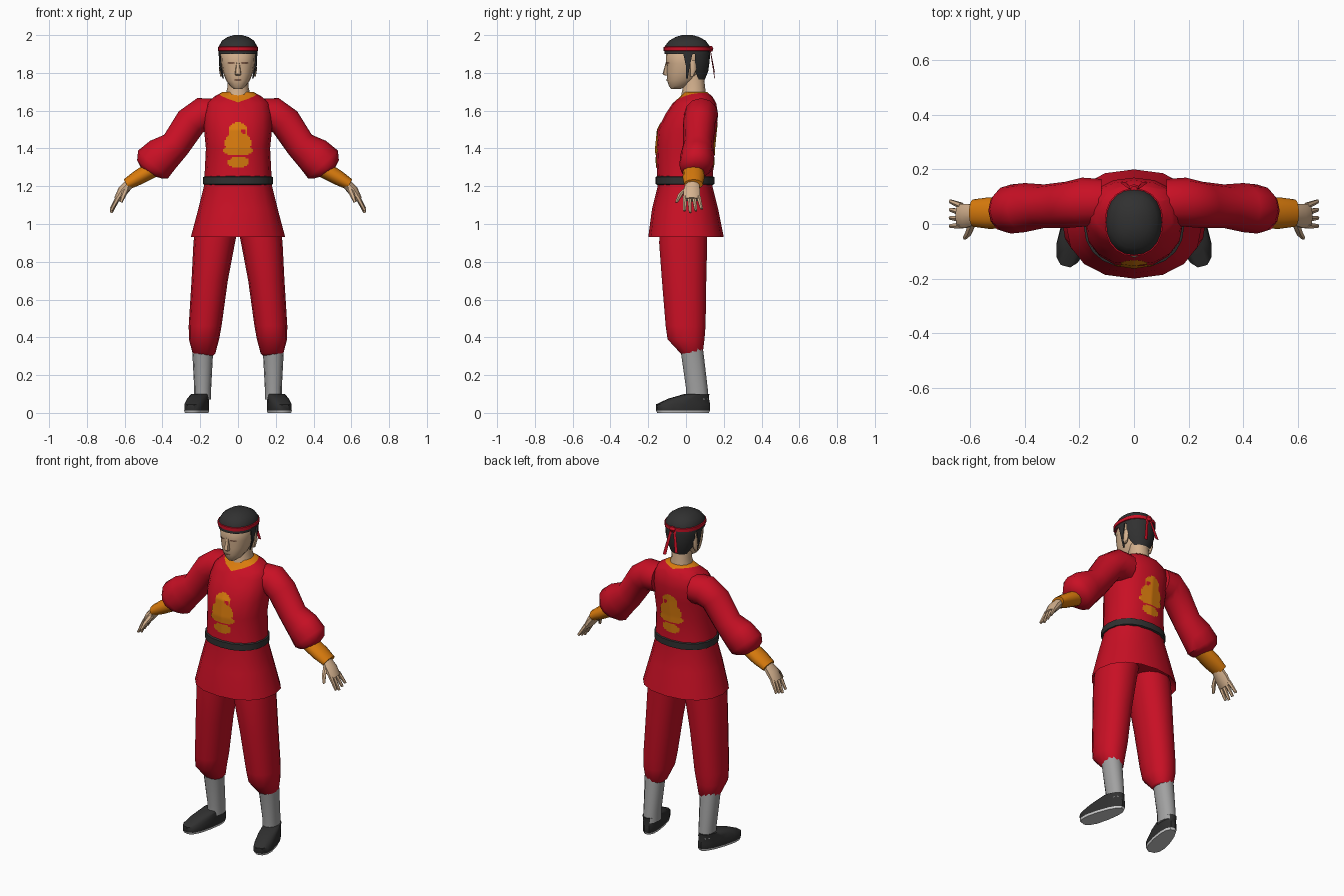
import bpy, bmesh
from math import sin, cos, tau, copysign
from mathutils import Vector
from mathutils.bvhtree import BVHTree

if "Cube" in bpy.data.objects:
    bpy.data.objects.remove(bpy.data.objects["Cube"])


def material(name, *rgb):
    m = bpy.data.materials.new(name)
    m.use_nodes = True
    m.diffuse_color = (*rgb, 1)
    m.node_tree.nodes["Principled BSDF"].inputs["Base Color"].default_value = (*rgb, 1)
    return m


RED = material("red cloth", .58, .005, .018)
ORANGE = material("orange trim", .7, .2, .004)
SKIN = material("skin", .66, .44, .27)
DARK = material("charcoal", .03, .03, .03)
GREY = material("grey sock", .36, .36, .36)
WHITE = material("pale sole", .6, .6, .6)
BROWN = material("brown features", .2, .1, .06)
parts = []


def finish(bm, name, *mats):
    """Turn a bmesh into a named object with its materials."""
    bmesh.ops.recalc_face_normals(bm, faces=bm.faces)
    mesh = bpy.data.meshes.new(name)
    bm.to_mesh(mesh)
    bm.free()
    for mat in mats:
        mesh.materials.append(mat)
    ob = bpy.data.objects.new(name, mesh)
    bpy.context.collection.objects.link(ob)
    parts.append(ob)
    return ob


def loft(rings):
    """Skin a list of equal-length rings and cap both ends."""
    bm = bmesh.new()
    rows = [[bm.verts.new(point) for point in ring] for ring in rings]
    for low, high in zip(rows, rows[1:]):
        for i in range(len(low)):
            bm.faces.new((low[i - 1], low[i], high[i], high[i - 1]))
    bm.faces.new(rows[0])
    bm.faces.new(rows[-1])
    return bm


def oval(sides, power=1):
    """Unit rounded outline; a power below one makes it boxier."""
    for i in range(sides):
        c, s = cos(tau * i / sides), sin(tau * i / sides)
        yield copysign(abs(c) ** power, c), copysign(abs(s) ** power, s)


def stack(*sections, sides=16, power=.9, middle=0):
    """Level rings from (z, half width, front y, back y, optional centre x)."""
    rings = []
    for z, width, front, back, *centre in sections:
        x = centre[0] if centre else middle
        rings.append([(x + width * c, (front + back + (back - front) * s) / 2, z)
                      for c, s in oval(sides, power)])
    return loft(rings)


def tube(side, *points, sides=12):
    """Limb rings from (x, y, z, radius, depth radius), square to the path."""
    rings = []
    for i, (x, y, z, radius, depth) in enumerate(points):
        before, after = points[max(i - 1, 0)], points[min(i + 1, len(points) - 1)]
        along = Vector((after[0] - before[0], 0, after[2] - before[2])).normalized()
        rings.append([(side * (x - along.z * radius * c), y + depth * s, z + along.x * radius * c)
                      for c, s in oval(sides)])
    return loft(rings)


def within(ovals, x, z):
    return any(((x - a) / width) ** 2 + ((z - b) / height) ** 2 < 1
               for a, b, width, height in ovals)


def patch(name, target, facing, mat, cell, ovals, holes=()):
    """Thin plate of small cells laid on the front (-1) or back (1) of a part."""
    mesh = target.data
    tree = BVHTree.FromPolygons([v.co for v in mesh.vertices],
                                [p.vertices[:] for p in mesh.polygons])
    bm, grid = bmesh.new(), {}
    left, right = min(o[0] - o[2] for o in ovals), max(o[0] + o[2] for o in ovals)
    low, high = min(o[1] - o[3] for o in ovals), max(o[1] + o[3] for o in ovals)

    def vert(i, k):
        if (i, k) not in grid:
            x, z = left + i * cell, low + k * cell
            hit = tree.ray_cast(Vector((x, facing, z)), Vector((0, -facing, 0)))[0]
            grid[i, k] = bm.verts.new((x, hit.y + facing * .004, z))
        return grid[i, k]

    for i in range(int((right - left) / cell) + 1):
        for k in range(int((high - low) / cell) + 1):
            x, z = left + (i + .5) * cell, low + (k + .5) * cell
            if within(ovals, x, z) and not within(holes, x, z):
                bm.faces.new([vert(i, k), vert(i + 1, k), vert(i + 1, k + 1), vert(i, k + 1)])
    plate = finish(bm, name, mat).data
    if plate.polygons[0].normal.y * facing < 0:
        plate.flip_normals()


# Tunic with a flared skirt; the neckline is cut into collar and bare skin
bm = stack((.98, .21, -.16, .16), (.93, .25, -.2, .2), (1.08, .21, -.18, .17),
           (1.2, .18, -.15, .14), (1.4, .17, -.16, .15), (1.5, .18, -.15, .16),
           (1.58, .18, -.11, .17), (1.64, .165, -.07, .16),
           (1.675, .125, -.03, .14), (1.7, .08, -.01, .11))
for side in (1, -1):
    for lift in (0, .03):
        bmesh.ops.bisect_plane(bm, geom=bm.verts[:] + bm.edges[:] + bm.faces[:],
                               plane_co=(0, -.06, 1.645 + lift),
                               plane_no=(-side / 4, -.2, 1))
for face in bm.faces:
    c = face.calc_center_median()
    level = c.z - abs(c.x) / 4 - .2 * (c.y + .06) - 1.645
    face.material_index = 2 if level > .03 else 1 if level > 0 else 0
tunic = finish(bm, "tunic", RED, ORANGE, SKIN)


def band(name, mat, low, high, width, front, back, lip):
    """Closed belt with a narrow rolled lip above and below."""
    inner = (width - lip, front + lip, back - lip)
    outer = (width, front, back)
    edge = (high - low) / 8
    finish(stack((low, *inner), (low + edge, *outer), (high - edge, *outer), (high, *inner),
                 sides=20), name, mat)


band("belt", DARK, 1.205, 1.255, .184, -.162, .15, .015)
band("headband", RED, 1.914, 1.94, .107, -.118, .13, .008)

# Abstract cloth patches on chest and back
blobs = [(0, 1.49, .05, .05), (0, 1.43, .07, .06), (0, 1.39, .08, .03), (0, 1.33, .06, .03)]
holes = [(.03, 1.49, .013, .013), (-.05, 1.35, .016, .012)]
for name, facing in (("chest_patch", -1), ("back_patch", 1)):
    patch(name, tunic, facing, ORANGE, .008, blobs, holes)

toe, across = Vector((.25, -.97, 0)), Vector((.97, .25, 0))
for side, tag in ((1, "left_"), (-1, "right_")):
    # Sleeve and cuff
    finish(tube(side, (.12, .08, 1.58, .085, .085), (.19, .08, 1.58, .09, .09),
                (.25, .07, 1.54, .085, .085), (.33, .065, 1.42, .08, .08),
                (.4, .06, 1.365, .1, .09), (.45, .055, 1.315, .108, .09),
                (.47, .05, 1.29, .08, .08), (.48, .045, 1.275, .04, .05)),
           tag + "sleeve", RED)
    finish(tube(side, (.455, .04, 1.288, .044, .055), (.53, .04, 1.245, .04, .058),
                (.59, .04, 1.21, .03, .05)), tag + "cuff", ORANGE)

    # Hand with tapered fingers and thumb
    finish(tube(side, (.565, .035, 1.225, .025, .034), (.61, .03, 1.175, .028, .046),
                (.64, .03, 1.13, .018, .046), sides=10), tag + "palm", SKIN)
    for k, finger in enumerate(("index", "middle", "ring", "little")):
        y = .024 * k - .006
        finish(tube(side, (.632, y, 1.145, .013, .013),
                    (.672, y * 1.25, 1.06 + .01 * abs(k - 1), .008, .008), sides=6),
               tag + finger + "_finger", SKIN)
    finish(tube(side, (.59, .01, 1.19, .016, .018), (.605, -.03, 1.155, .014, .014),
                (.62, -.05, 1.115, .008, .008), sides=6), tag + "thumb", SKIN)

    # Trouser leg and sock
    finish(stack((.305, .05, -.02, .08, side * .18), (.315, .06, -.03, .09, side * .18),
                 (.39, .08, -.1, .1, side * .18), (.46, .087, -.11, .106, side * .174),
                 (.7, .096, -.13, .11, side * .15), (.9, .11, -.145, .115, side * .126),
                 (1, .115, -.14, .115, side * .11), sides=14), tag + "trouser_leg", RED)
    finish(stack((.07, .045, 0, .12), (.13, .045, 0, .115), (.34, .056, -.03, .09),
                 sides=12, middle=side * .187), tag + "sock", GREY)

    # Shoe turned outward, with a thin pale sole
    rings = []
    for z, shift, length, width in ((0, 0, .14, .05), (.012, 0, .146, .053), (.045, 0, .147, .052),
                                    (.075, -.03, .11, .05), (.1, -.075, .066, .045)):
        ring = [Vector((.215, -.015, z)) + toe * (shift + length * s)
                + across * width * c * (1 + .15 * s) for c, s in oval(14, .8)]
        rings.append([(p.x * side, p.y, p.z) for p in ring])
    bm = loft(rings)
    for face in bm.faces:
        face.material_index = int(face.calc_center_median().z < .01)
    finish(bm, tag + "shoe", DARK, WHITE)

    # Ear, sideburn and headband tail
    finish(stack((1.78, .006, .02, .04), (1.82, .013, .02, .055), (1.865, .006, .02, .05),
                 sides=8, middle=side * .088), tag + "ear", SKIN)
    finish(stack((1.77, .004, 0, .01, side * .078), (1.83, .006, 0, .02, side * .093),
                 (1.91, .006, -.02, .04, side * .097), sides=6), tag + "sideburn", DARK)
    finish(stack((1.785 - side * .015, .011, .15, .154, side * .04),
                 (1.935, .008, .124, .128, side * .008), sides=6), tag + "headband_tail", RED)

# Neck, head and nose
finish(stack((1.66, .07, -.03, .11), (1.73, .055, -.015, .1), (1.8, .055, -.02, .095),
             sides=12), "neck", SKIN)
head = finish(stack((1.715, .022, -.08, -.03), (1.73, .042, -.09, .01), (1.76, .063, -.1, .05),
                    (1.8, .079, -.102, .08), (1.85, .089, -.104, .1), (1.9, .092, -.107, .105),
                    (1.98, .05, -.05, .06)), "head", SKIN)
finish(stack((1.785, .012, -.112, -.09), (1.795, .017, -.124, -.09), (1.86, .007, -.106, -.09),
             sides=8), "nose", SKIN)

# Eyes and mouth
for name, x, z in (("left_eye", .036, 1.853), ("right_eye", -.036, 1.853), ("mouth", 0, 1.763)):
    patch(name, head, -1, BROWN, .003, [(x, z, .02, .005)])

# Hair cap, open at the face and ears
bm = stack((1.765, .055, 0, .1), (1.81, .084, -.1, .118), (1.86, .098, -.11, .125),
           (1.9, .102, -.114, .127), (1.94, .102, -.113, .126), (1.97, .085, -.09, .105),
           (1.99, .055, -.055, .07), (2, .02, -.02, .035), sides=20)
centres = {face: face.calc_center_median() for face in bm.faces}
opening = [face for face, c in centres.items() if c.z < 1.89 and c.y < .055]
bmesh.ops.delete(bm, geom=opening, context='FACES')
finish(bm, "hair", DARK)

# Headband knot
finish(stack((1.912, .012, .12, .138), (1.927, .02, .12, .145), (1.942, .012, .12, .138),
             sides=8), "headband_knot", RED)

# Smooth shading with crisp edges
for ob in bpy.context.selected_objects:
    ob.select_set(False)
for ob in parts:
    ob.select_set(True)
bpy.context.view_layer.objects.active = tunic
bpy.ops.object.shade_smooth_by_angle(angle=.8)
